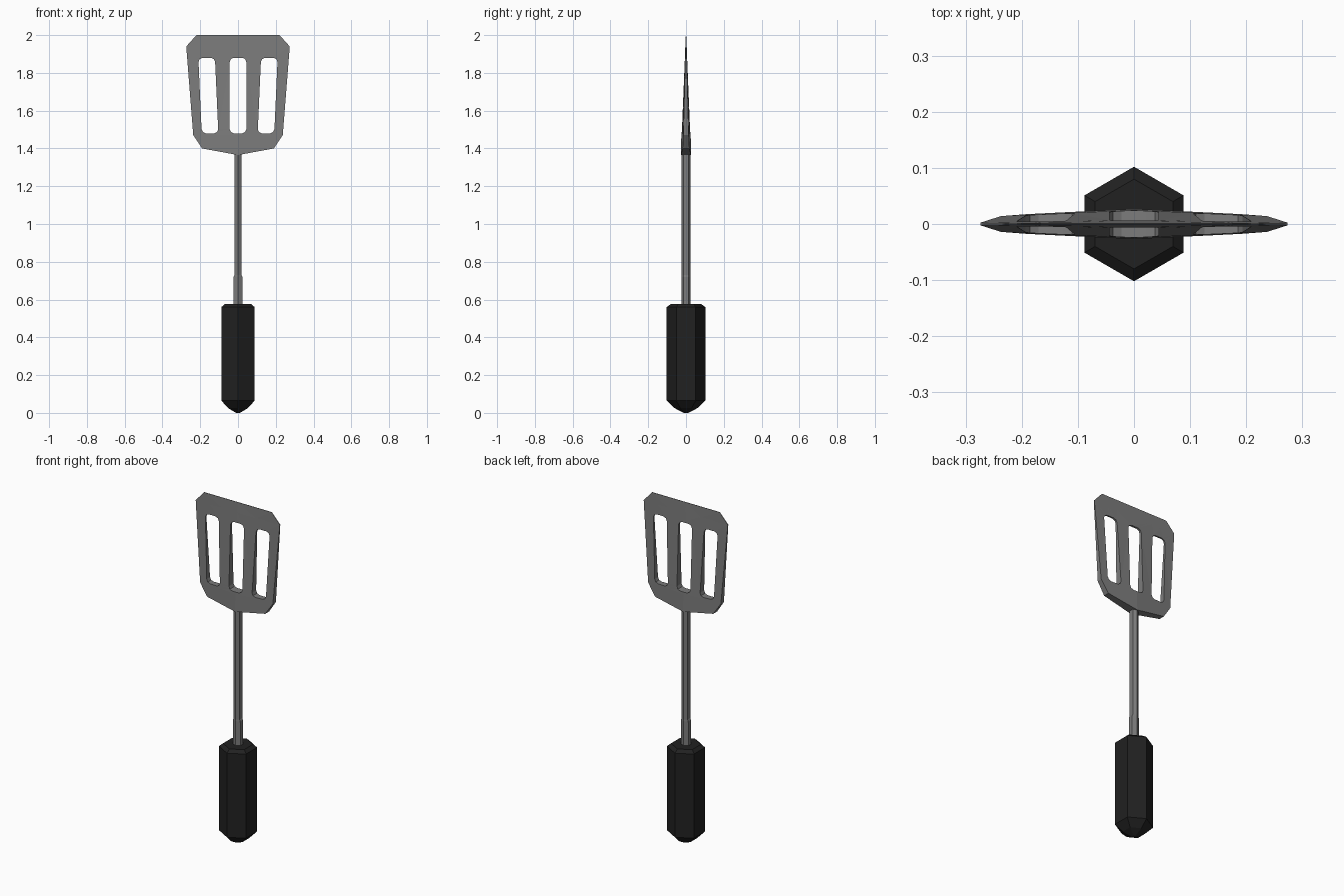
import bpy, bmesh, math
from mathutils import Vector

cube = bpy.data.objects.get("Cube")
if cube:
    bpy.data.objects.remove(cube, do_unlink=True)


def material(name, value):
    m = bpy.data.materials.new(name)
    m.use_nodes = True
    colour = (value, value, value, 1)
    m.diffuse_color = colour
    m.node_tree.nodes["Principled BSDF"].inputs["Base Color"].default_value = colour
    return m


steel = material("steel grey", 0.2)
rubber = material("black rubber", 0.015)


def finish(bm, name, mat):
    bmesh.ops.recalc_face_normals(bm, faces=bm.faces)
    mesh = bpy.data.meshes.new(name)
    bm.to_mesh(mesh)
    bm.free()
    mesh.materials.append(mat)
    ob = bpy.data.objects.new(name, mesh)
    bpy.context.collection.objects.link(ob)
    return ob


def hex_column(name, profile, mat):
    """Six-sided column from (x radius, y radius, z) rings."""
    bm = bmesh.new()
    rings = []
    for rx, ry, z in profile:
        rings.append([bm.verts.new((rx * math.sin(i * math.pi / 3),
                                    ry * math.cos(i * math.pi / 3), z)) for i in range(6)])
    for a, b in zip(rings, rings[1:]):
        for i in range(6):
            j = (i + 1) % 6
            bm.faces.new((a[i], a[j], b[j], b[i]))
    bm.faces.new(rings[0])
    bm.faces.new(rings[-1])
    return finish(bm, name, mat)


# Grip with chamfered top and pointed butt
hex_column("grip", [(r, r, z) for r, z in
                    ((0.012, 0), (0.06, 0.025), (0.102, 0.065), (0.102, 0.56), (0.08, 0.577))], rubber)

# Shaft, slightly wider where it enters the grip
hex_column("shaft", [(0.028, 0.025, 0.56), (0.027, 0.025, 0.72),
                     (0.022, 0.025, 0.73), (0.022, 0.025, 1.39)], steel)


# Blade outline and its three slots
def slot(low_x, high_x):
    low, high, half, cut = 1.48, 1.88, 0.044, 0.022
    corner = [(half - cut, 0), (half - cut * 0.3, cut * 0.3), (half, cut)]
    right = corner + [(x, high - low - z) for x, z in reversed(corner)]
    loop = right + [(-x, z) for x, z in reversed(right)]
    return [(x + low_x + (high_x - low_x) * z / (high - low), z + low) for x, z in loop]


half = [(0.19, 1.4), (0.237, 1.47), (0.274, 1.94), (0.22, 2.0)]
outline = [(0, 1.365)] + half + [(-x, z) for x, z in reversed(half)]
loops = [outline, slot(-0.148, -0.166), slot(0, 0), slot(0.148, 0.166)]

bm = bmesh.new()
for loop in loops:
    verts = [bm.verts.new((x, 0, z)) for x, z in loop]
    for a, b in zip(verts, verts[1:] + verts[:1]):
        bm.edges.new((a, b))
bmesh.ops.triangle_fill(bm, edges=bm.edges[:], use_beauty=True, normal=Vector((0, -1, 0)))
# Keep the thickness even across the middle and the bands above and below the slots
for co, no in (((0, 0, 0), (1, 0, 0)), ((0, 0, 1.47), (0, 0, 1)), ((0, 0, 1.94), (0, 0, 1))):
    bmesh.ops.bisect_plane(bm, geom=bm.verts[:] + bm.edges[:] + bm.faces[:],
                           plane_co=co, plane_no=no, dist=1e-5)
bmesh.ops.triangulate(bm, faces=bm.faces[:])


def thickness(v):
    return 0.001 + 0.026 * (1 - 1.9 * abs(v.co.x)) * min(1, (2 - v.co.z) / 0.58)


# Thin wedge: thick at the neck, sharp at the front edge
front = bm.verts[:]
result = bmesh.ops.extrude_face_region(bm, geom=bm.faces[:], use_keep_orig=True)
back = [g for g in result["geom"] if isinstance(g, bmesh.types.BMVert)]
for v in front:
    v.co.y = -thickness(v)
for v in back:
    v.co.y = thickness(v)
finish(bm, "blade", steel)
